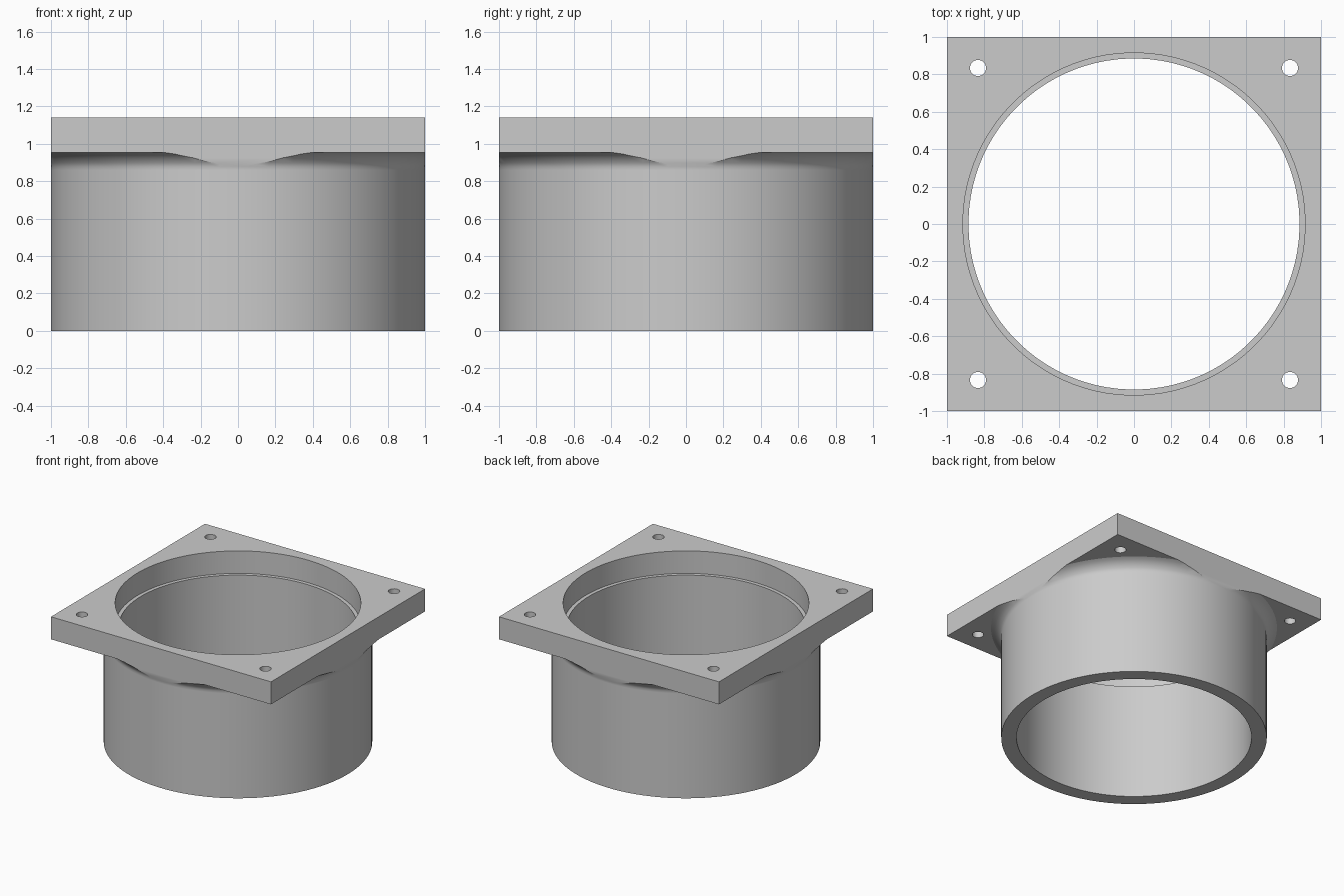
import bpy, bmesh, math
from mathutils import Matrix, Vector

if "Cube" in bpy.data.objects:
    bpy.data.objects.remove(bpy.data.objects["Cube"], do_unlink=True)

SEGMENTS = 96
HEIGHT, PLATE_Z = 1.14, 0.955
OUTER, BORE, RECESS = 1.0, 0.885, 0.915
HOLE_POS, HOLE_R = 0.834, 0.043

grey = bpy.data.materials.new("plain grey")
grey.use_nodes = True
colour = (0.6, 0.6, 0.6, 1)
grey.diffuse_color = colour
grey.node_tree.nodes["Principled BSDF"].inputs["Base Color"].default_value = colour


def make_object(name, bm):
    bmesh.ops.recalc_face_normals(bm, faces=bm.faces)
    mesh = bpy.data.meshes.new(name)
    bm.to_mesh(mesh)
    bm.free()
    mesh.materials.append(grey)
    obj = bpy.data.objects.new(name, mesh)
    bpy.context.collection.objects.link(obj)
    return obj


def lathe(name, profile):
    bm = bmesh.new()
    # half-step start keeps the flat facets just inside the square's sides
    turn = Matrix.Rotation(math.pi / SEGMENTS, 3, 'Z')
    verts = [bm.verts.new(turn @ Vector((r, 0, z))) for r, z in profile]
    edges = [bm.edges.new((a, b)) for a, b in zip(verts, verts[1:] + verts[:1])]
    bmesh.ops.spin(bm, geom=verts + edges, cent=(0, 0, 0), axis=(0, 0, 1),
                   angle=math.tau, steps=SEGMENTS)
    bmesh.ops.remove_doubles(bm, verts=bm.verts, dist=1e-4)
    return make_object(name, bm)


def boolean(obj, cutter, operation):
    mod = obj.modifiers.new("cut", 'BOOLEAN')
    mod.operation, mod.solver, mod.object = operation, 'EXACT', cutter
    cutter.hide_render = True
    bpy.context.view_layer.objects.active = obj
    bpy.ops.object.modifier_apply(modifier=mod.name)
    bpy.data.objects.remove(cutter, do_unlink=True)


# Sleeve, flared collar, flange and stepped bore as one turned section
collar = [(1.008, 0.898), (1.028, 0.925), (1.055, 0.945), (1.077, PLATE_Z)]
profile = [(BORE, 0), (OUTER, 0), (OUTER, 0.86), (OUTER, 0.878), *collar,
           (1.6, PLATE_Z), (1.6, HEIGHT), (RECESS, HEIGHT),
           (RECESS, PLATE_Z), (BORE, PLATE_Z)]
body = lathe("flanged_sleeve", profile)

# Trim the flange and collar to a square
bm = bmesh.new()
bmesh.ops.create_cube(bm, size=2, matrix=Matrix.Translation((0, 0, 0.6)))
boolean(body, make_object("square_trim", bm), 'INTERSECT')

# Four screw holes through the flange corners
bm = bmesh.new()
for sx in (-1, 1):
    for sy in (-1, 1):
        bmesh.ops.create_cone(
            bm, cap_ends=True, segments=32, radius1=HOLE_R, radius2=HOLE_R,
            depth=0.5, matrix=Matrix.Translation((sx * HOLE_POS, sy * HOLE_POS, 1.05)))
boolean(body, make_object("screw_hole_cutter", bm), 'DIFFERENCE')

# Round surfaces smooth, corners crisp
bpy.ops.object.select_all(action='DESELECT')
body.select_set(True)
bpy.context.view_layer.objects.active = body
bpy.ops.object.shade_smooth_by_angle(angle=math.radians(23))
